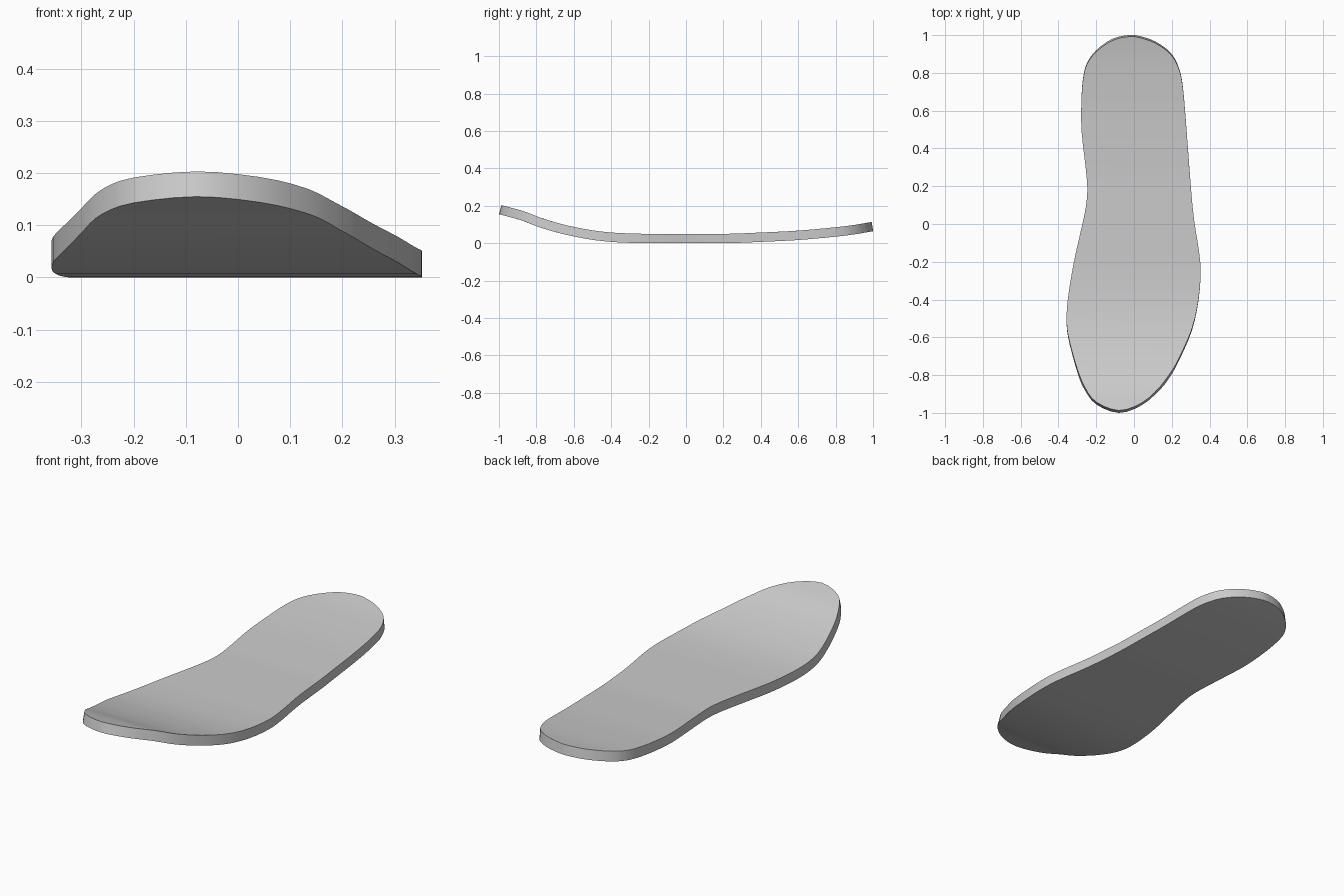
import bpy, bmesh
from mathutils import Vector

if "Cube" in bpy.data.objects:
    bpy.data.objects.remove(bpy.data.objects["Cube"])

THICK = 0.05

# Sole outline seen from above, clockwise from the toe tip
OUTLINE = [(-0.08, -1.0), (-0.2, -0.955), (-0.26, -0.88), (-0.295, -0.8), (-0.34, -0.64),
           (-0.357, -0.53), (-0.35, -0.4), (-0.32, -0.21), (-0.28, -0.03), (-0.255, 0.09),
           (-0.247, 0.19), (-0.257, 0.31), (-0.278, 0.5), (-0.278, 0.66), (-0.27, 0.77),
           (-0.25, 0.85), (-0.2, 0.92), (-0.115, 0.98), (-0.03, 1.0), (0.03, 0.995),
           (0.115, 0.965), (0.195, 0.905), (0.24, 0.82), (0.26, 0.715), (0.278, 0.5),
           (0.3, 0.21), (0.317, 0.03), (0.342, -0.13), (0.353, -0.25), (0.342, -0.4),
           (0.308, -0.56), (0.24, -0.72), (0.19, -0.81), (0.135, -0.88), (0.04, -0.96)]

# Height of the underside along y
RISE = [(-1.0, 0.155), (-0.88, 0.122), (-0.8, 0.091), (-0.7, 0.06), (-0.6, 0.036),
        (-0.5, 0.018), (-0.4, 0.007), (-0.3, 0.002), (-0.2, 0.0), (0.2, 0.0), (0.4, 0.007),
        (0.6, 0.017), (0.8, 0.035), (0.9, 0.047), (1.0, 0.064)]


def slope(i):
    a, b = RISE[max(i - 1, 0)], RISE[min(i + 1, len(RISE) - 1)]
    return (b[1] - a[1]) / (b[0] - a[0])


def height(y):
    y = max(-1.0, min(1.0, y))
    for i in range(len(RISE) - 1):
        (y0, z0), (y1, z1) = RISE[i], RISE[i + 1]
        if y <= y1:
            h = y1 - y0
            t = (y - y0) / h
            m0 = 0 if z0 == 0 else slope(i)
            m1 = 0 if z1 == 0 else slope(i + 1)
            return ((2*t**3 - 3*t**2 + 1) * z0 + (t**3 - 2*t**2 + t) * h * m0
                    + (3*t**2 - 2*t**3) * z1 + (t**3 - t**2) * h * m1)
    return RISE[-1][1]


def smooth_loop(pts, sub):
    out, n = [], len(pts)
    for i in range(n):
        p = [Vector(pts[(i + k) % n]) for k in (-1, 0, 1, 2)]
        for s in range(sub):
            t = s / sub
            out.append(0.5 * (2*p[1] + (p[2] - p[0]) * t
                              + (2*p[0] - 5*p[1] + 4*p[2] - p[3]) * t*t
                              + (3*p[1] - p[0] - 3*p[2] + p[3]) * t**3))
    return out


# Flat slab, sliced across its length
bm = bmesh.new()
base = bm.faces.new([bm.verts.new((p.x, p.y, 0)) for p in smooth_loop(OUTLINE, 3)])
for i in range(1, 50):
    bmesh.ops.bisect_plane(bm, geom=bm.verts[:] + bm.edges[:] + bm.faces[:], dist=1e-5,
                           plane_co=(0, -1 + i * 0.04, 0), plane_no=(0, 1, 0))
ret = bmesh.ops.extrude_face_region(bm, geom=bm.faces[:], use_keep_orig=True)
top = {g for g in ret["geom"] if isinstance(g, bmesh.types.BMVert)}

# Bend the slab up at toe and heel, offsetting the top along the surface normal
for v in bm.verts:
    y = v.co.y
    v.co.z = height(y)
    if v in top:
        e = 0.01
        a, b = max(-1, y - e), min(1, y + e)
        d = (height(b) - height(a)) / (b - a)
        v.co += Vector((0, -d, 1)).normalized() * THICK
bmesh.ops.recalc_face_normals(bm, faces=bm.faces[:])

mesh = bpy.data.meshes.new("shoe_sole")
bm.to_mesh(mesh)
bm.free()
sole = bpy.data.objects.new("shoe_sole", mesh)
bpy.context.collection.objects.link(sole)
bpy.context.view_layer.objects.active = sole
sole.select_set(True)
bpy.ops.object.shade_smooth_by_angle(angle=0.7)
